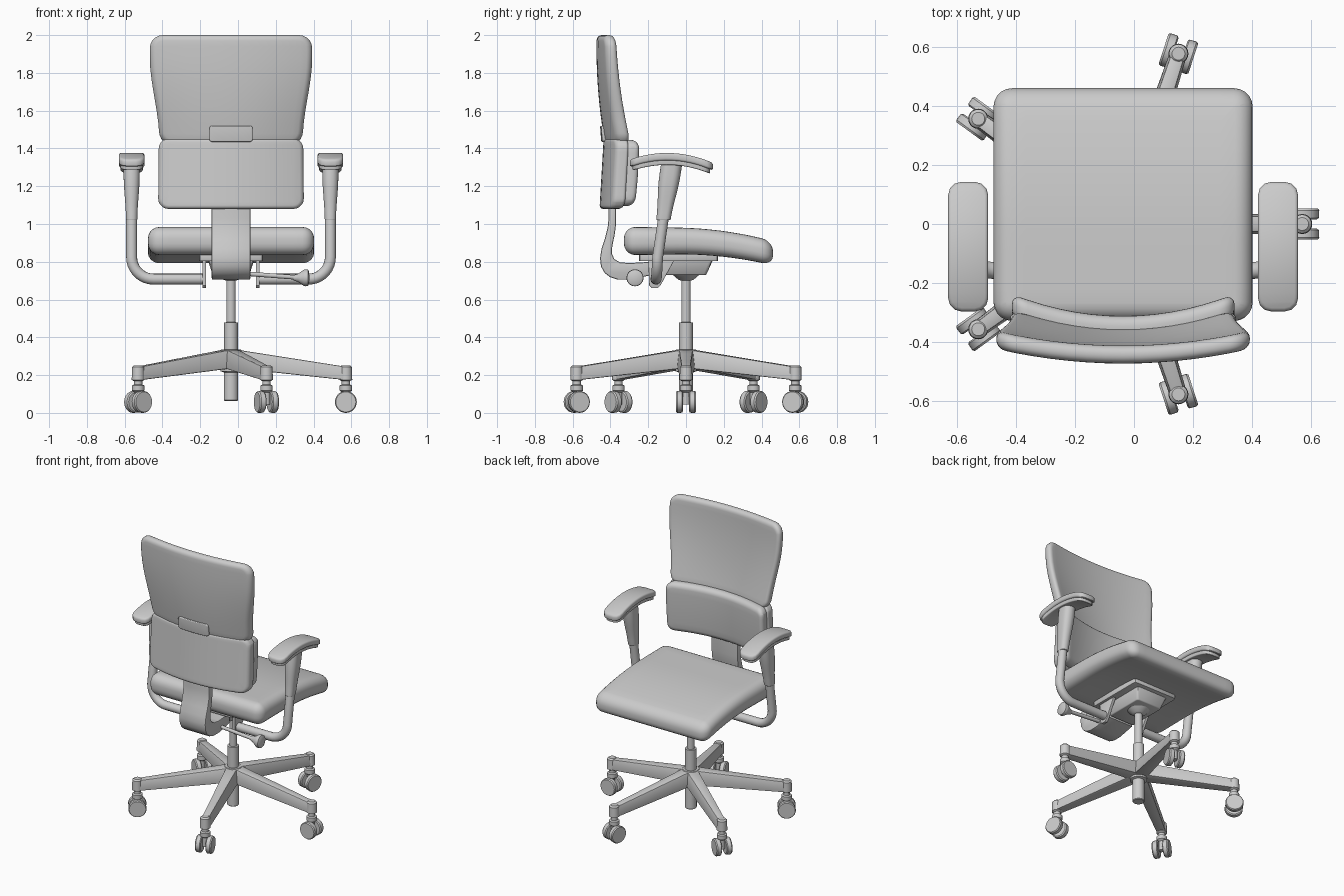
import bpy, bmesh
from math import radians, pi
from mathutils import Vector, Matrix

if "Cube" in bpy.data.objects:
    bpy.data.objects.remove(bpy.data.objects["Cube"])

CX = -0.037  # symmetry plane of the chair; every object's origin sits here


def finish(name, bm, mirror=False, angle=35):
    bmesh.ops.remove_doubles(bm, verts=bm.verts[:], dist=1e-5)
    bmesh.ops.recalc_face_normals(bm, faces=bm.faces[:])
    me = bpy.data.meshes.new(name)
    bm.to_mesh(me)
    bm.free()
    ob = bpy.data.objects.new(name, me)
    ob.location.x = CX
    bpy.context.collection.objects.link(ob)
    shade(ob, angle)
    if mirror:
        ob.modifiers.new("Mirror", 'MIRROR')
    return ob


def shade(ob, angle):
    bpy.ops.object.select_all(action='DESELECT')
    ob.select_set(True)
    bpy.context.view_layer.objects.active = ob
    bpy.ops.object.shade_smooth_by_angle(angle=radians(angle))


def slab(name, size, corner, edge, cuts, fn, mirror=False, segs=5, angle=35):
    """Rounded box (corners in plan, then rims), sliced and bent by fn(x, y, z)."""
    bm = bmesh.new()
    bmesh.ops.create_cube(bm, size=1)
    bmesh.ops.scale(bm, vec=size, verts=bm.verts[:])
    if corner:
        upright = [e for e in bm.edges if abs(e.verts[0].co.z - e.verts[1].co.z) > 1e-4]
        bmesh.ops.bevel(bm, geom=upright, offset=corner, segments=segs, profile=0.5, affect='EDGES')
    if edge:
        bm.normal_update()
        rim = [e for e in bm.edges if abs(e.verts[0].co.z - e.verts[1].co.z) < 1e-5]
        bmesh.ops.bevel(bm, geom=rim, offset=edge, segments=segs, profile=0.5, affect='EDGES')
    for ax, n in enumerate(cuts):
        no = Vector((0, 0, 0))
        no[ax] = 1
        for i in range(1, n):
            bmesh.ops.bisect_plane(bm, geom=bm.verts[:] + bm.edges[:] + bm.faces[:], dist=1e-5,
                                   plane_co=no * size[ax] * (i / n - 0.5), plane_no=no)
    for v in bm.verts:
        v.co = fn(*v.co)
    return finish(name, bm, mirror, angle)


def revolve(name, profile, matrix=Matrix(), mirror=False, steps=28):
    bm = bmesh.new()
    vs = [bm.verts.new((r, 0, z)) for r, z in profile]
    es = [bm.edges.new(p) for p in zip(vs, vs[1:])]
    bmesh.ops.spin(bm, geom=vs + es, cent=(0, 0, 0), axis=(0, 0, 1), angle=2 * pi, steps=steps)
    bm.transform(matrix)
    return finish(name, bm, mirror)


def extrude(name, yz, x0, x1, bevel, mirror=False):
    bm = bmesh.new()
    f = bm.faces.new([bm.verts.new((x0, y, z)) for y, z in yz])
    ends = bmesh.ops.extrude_face_region(bm, geom=[f])['geom']
    bmesh.ops.translate(bm, vec=(x1 - x0, 0, 0), verts=[g for g in ends if isinstance(g, bmesh.types.BMVert)])
    rims = [e for e in bm.edges if abs(e.verts[0].co.x - e.verts[1].co.x) < 1e-5]
    bmesh.ops.bevel(bm, geom=rims, offset=bevel, segments=2, profile=0.5, affect='EDGES')
    return finish(name, bm, mirror)


def tube(name, pts, r, mirror=False):
    cu = bpy.data.curves.new(name, 'CURVE')
    cu.dimensions = '3D'
    cu.bevel_depth, cu.bevel_resolution, cu.use_fill_caps = r, 5, True
    sp = cu.splines.new('POLY')
    sp.points.add(len(pts) - 1)
    for p, co in zip(sp.points, pts):
        p.co = (*co, 1)
    ob = bpy.data.objects.new(name, cu)
    ob.location.x = CX
    bpy.context.collection.objects.link(ob)
    bpy.ops.object.select_all(action='DESELECT')
    ob.select_set(True)
    bpy.context.view_layer.objects.active = ob
    bpy.ops.object.convert(target='MESH')
    ob = bpy.context.view_layer.objects.active
    shade(ob, 40)
    if mirror:
        ob.modifiers.new("Mirror", 'MIRROR')


def smooth(a, b, t):
    t = min(max((t - a) / (b - a), 0), 1)
    return t * t * (3 - 2 * t)


def back_part(name, z0, z1, half, y_back, thick, sag, corner, edge, nx=14, nz=10):
    """Upright padded panel, concave towards the sitter; arguments are functions of height v."""
    h, t0, w0 = z1 - z0, thick(0.5), half(1)

    def fn(x, y, z):
        v, u = y / h + 0.5, x / w0
        return Vector((u * half(v), y_back(v) + (z / t0 + 0.5) * thick(v) + sag(v) * u * u, z0 + v * h))
    return slab(name, (2 * w0, h, t0), corner, edge, (nx, nz), fn)


# Seat cushion with drooping front edge
slab("seat", (0.88, 0.79, 0.145), 0.063, 0.06, (8, 14),
     lambda x, y, z: Vector((x, y + 0.066, 0.91 + z * (0.96 - 0.18 * y)
                             - 0.25 * max(0, y + 0.116) ** 2)))

# Backrest: upper panel, lower shell, lumbar cushion, clip
back_part("upper_back", 1.42, 2.0, lambda v: 0.38 + 0.05 * smooth(0.05, 0.8, v),
          lambda v: -0.428 - 0.105 * v + 0.06 * v * v, lambda v: 0.075 - 0.015 * v,
          lambda v: 0.07 - 0.022 * v, 0.07, 0.03)
back_part("lower_back_shell", 1.08, 1.455, lambda v: 0.386 - 0.004 * v,
          lambda v: -0.458 + 0.022 * v, lambda v: 0.07, lambda v: 0.07, 0.055, 0.02)
back_part("lumbar_cushion", 1.095, 1.445, lambda v: 0.378,
          lambda v: -0.42 + 0.045 * v - 0.022 * v * v, lambda v: 0.085, lambda v: 0.075, 0.05, 0.035)
back_part("back_clip", 1.435, 1.52, lambda v: 0.115,
          lambda v: -0.449 - 0.006 * v, lambda v: 0.035, lambda v: 0.006, 0.015, 0.006, 4, 1)

# Curved spine under the backrest
extrude("spine", [(-0.41, 1.15), (-0.41, 1.03), (-0.415, 0.98), (-0.43, 0.92), (-0.447, 0.87), (-0.455, 0.82),
                  (-0.45, 0.775), (-0.43, 0.74), (-0.40, 0.718), (-0.36, 0.705), (-0.30, 0.705), (-0.18, 0.73),
                  (-0.18, 0.80), (-0.30, 0.793), (-0.35, 0.797), (-0.38, 0.815), (-0.393, 0.845), (-0.39, 0.885),
                  (-0.378, 0.94), (-0.37, 1.0), (-0.37, 1.15)], -0.102, 0.102, 0.008)

# Tilt mechanism below the seat
slab("seat_plate", (0.34, 0.42, 0.05), 0.02, 0.006, (1, 1),
     lambda x, y, z: Vector((x, y - 0.04, z + 0.828)), segs=2)
slab("tilt_housing", (0.25, 0.36, 0.08), 0.02, 0.006, (1, 1),
     lambda x, y, z: Vector((x * (0.88 + 2.5 * z), y * (0.86 + 2.5 * z) - 0.03, z + 0.77)), segs=2)

# Tilt lever and knob
tube("lever_rod", [(0.08, -0.27, 0.737), (0.36, -0.27, 0.716)], 0.012)
revolve("lever_knob", [(0, 0.33), (0.014, 0.332), (0.022, 0.355), (0.042, 0.385), (0.045, 0.395),
                       (0.043, 0.408), (0.03, 0.414), (0, 0.415)],
        Matrix.Translation((0, -0.27, 0.715)) @ Matrix.Rotation(pi / 2, 4, 'Y'))

# Armrests: pad, pad base, tapered sleeve, bent tube, mounting bracket
arch = lambda y: 0.9 * (y + 0.1) ** 2
slab("arm_pad", (0.136, 0.44, 0.04), 0.045, 0.012, (1, 14),
     lambda x, y, z: Vector((x + 0.526, y - 0.077, 1.356 + z - arch(y - 0.077))), True, 3)
slab("arm_pad_base", (0.118, 0.41, 0.04), 0.04, 0.006, (1, 14),
     lambda x, y, z: Vector((x + 0.526, y - 0.077, 1.333 + z - arch(y - 0.077))), True, 3)


def sleeve(x, y, z):
    v = z / 0.32 + 0.5
    k = smooth(0, 0.75, v)
    return Vector((0.526 + x * (0.7 + 0.3 * k), -0.12 + 0.047 * v + y * (0.68 + 0.32 * k), 1.02 + 0.32 * v))


slab("arm_sleeve", (0.085, 0.112, 0.32), 0.04, 0.006, (1, 1, 8), sleeve, True)
bend = [(0.41 + 0.116 * Matrix.Rotation(radians(a), 2)[0][0], -0.147 - 0.012 * (1 - a / 90),
         0.824 - 0.116 * Matrix.Rotation(radians(a), 2)[1][0]) for a in range(0, 91, 10)]
bend = [(x, -0.15 - 0.009 * i / 9, z) for i, (x, _, z) in enumerate(bend)]
tube("arm_tube", [(0.526, -0.11, 1.1), (0.526, -0.127, 0.98)] + bend + [(0.14, -0.159, 0.708)], 0.029, True)
extrude("arm_bracket", [(-0.195, 0.675), (-0.18, 0.66), (-0.15, 0.66), (-0.135, 0.675), (-0.05, 0.83),
                        (-0.2, 0.83)], 0.132, 0.152, 0.003, True)

# Gas column, hub and lower stem
revolve("gas_column", [(0, 0.735), (0.075, 0.735), (0.04, 0.705), (0.025, 0.70), (0.025, 0.48),
                       (0.036, 0.478), (0.036, 0.3), (0, 0.3)])
revolve("base_hub", [(0, 0.335), (0.052, 0.335), (0.057, 0.328), (0.055, 0.22), (0.038, 0.215),
                     (0.038, 0.068), (0.034, 0.064), (0, 0.064)])

# Five-star base: legs and twin-wheel casters, built along +x and copied round
R = 0.608


def leg(x, y, z):
    v = x / 0.57 + 0.5
    return Vector((0.03 + 0.57 * v, y * (1 - 0.38 * v) * (1 - 3 * z),
                   0.285 - 0.075 * v + z * (1.05 - 0.3 * v)))


parts = [slab("base_leg", (0.57, 0.085, 0.095), 0, 0.008, (4, 1), leg, segs=2),
         revolve("caster_stem", [(0, 0.252), (0.022, 0.252), (0.032, 0.243), (0.034, 0.175), (0.022, 0.168),
                                 (0.022, 0.15), (0.033, 0.145), (0.033, 0.118), (0.019, 0.108), (0.019, 0.045),
                                 (0, 0.045)], Matrix.Translation((R, 0, 0)), steps=20)]
for side, s in (("left", 1), ("right", -1)):
    parts.append(revolve("caster_wheel_" + side,
                         [(0, 0.016), (0.05, 0.016), (0.057, 0.021), (0.058, 0.046), (0.053, 0.053), (0, 0.053)],
                         Matrix.Translation((R, 0, 0.058)) @ Matrix.Rotation(-s * pi / 2, 4, 'X')))
for i in range(1, 5):
    for src in parts:
        ob = src.copy()
        ob.name = f"{src.name}_{i + 1}"
        ob.rotation_euler.z = radians(72 * i)
        bpy.context.collection.objects.link(ob)
